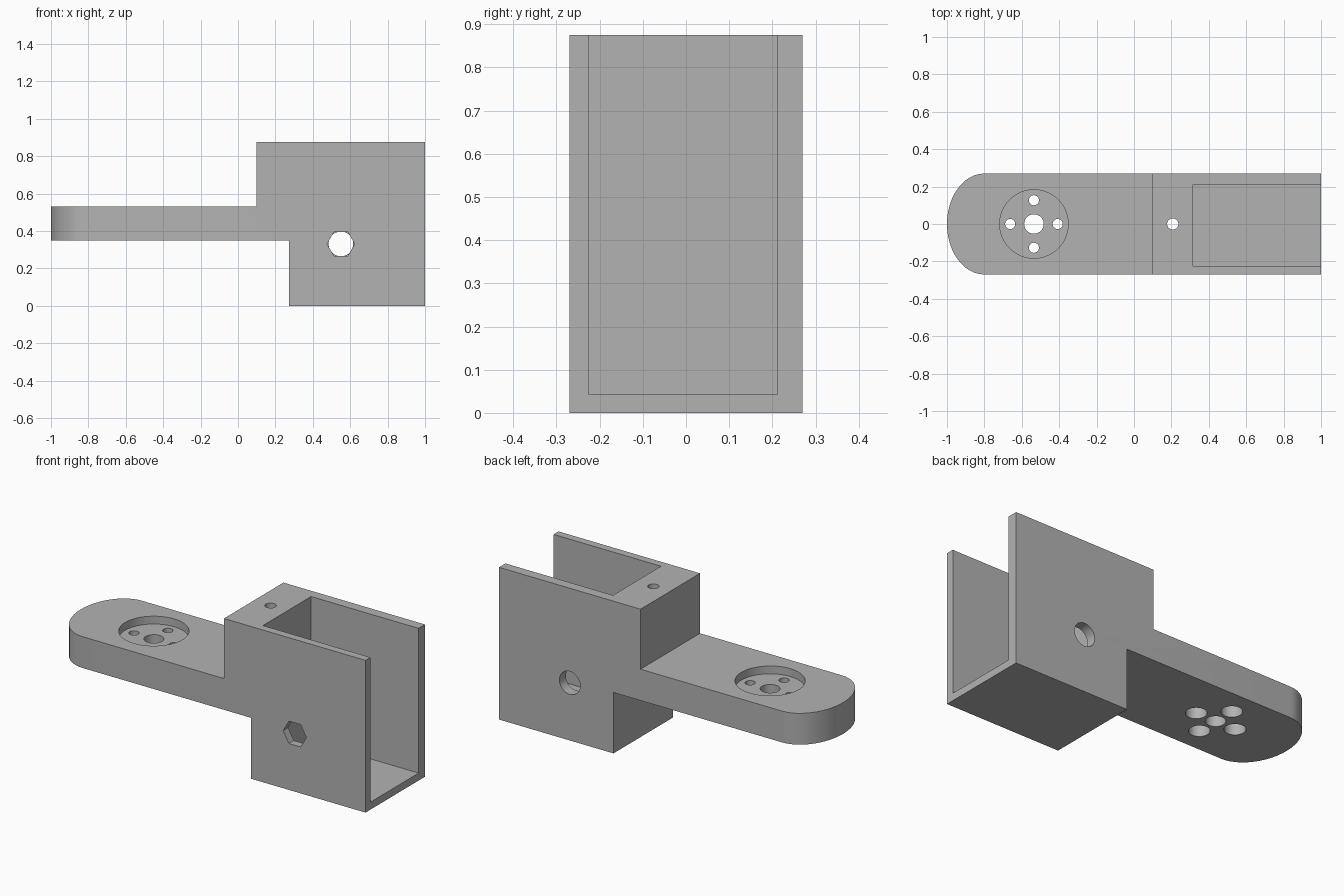
import bpy, bmesh, math
from mathutils import Vector

if "Cube" in bpy.data.objects:
    bpy.data.objects.remove(bpy.data.objects["Cube"])

grey = bpy.data.materials.new("plain grey")
grey.diffuse_color = (0.45, 0.45, 0.45, 1)
grey.use_nodes = True
grey.node_tree.nodes["Principled BSDF"].inputs["Base Color"].default_value = grey.diffuse_color


def prism(name, points, axis, lo, hi):
    """Extrude a 2D outline along z (points are x, y) or y (points are x, z)."""
    def place(a, b, t):
        return (a, b, t) if axis == 'Z' else (a, t, b)
    bm = bmesh.new()
    face = bm.faces.new([bm.verts.new(place(a, b, lo)) for a, b in points])
    ext = bmesh.ops.extrude_face_region(bm, geom=[face])
    top = [g for g in ext["geom"] if isinstance(g, bmesh.types.BMVert)]
    bmesh.ops.translate(bm, verts=top, vec=Vector(place(0, 0, hi - lo)))
    bmesh.ops.recalc_face_normals(bm, faces=bm.faces)
    mesh = bpy.data.meshes.new(name)
    bm.to_mesh(mesh)
    bm.free()
    mesh.materials.append(grey)
    obj = bpy.data.objects.new(name, mesh)
    bpy.context.collection.objects.link(obj)
    return obj


def ring(cx, cy, r, n=48):
    return [(cx + r * math.cos(2 * math.pi * i / n),
             cy + r * math.sin(2 * math.pi * i / n)) for i in range(n)]


def rect(x0, y0, x1, y1):
    return [(x0, y0), (x1, y0), (x1, y1), (x0, y1)]


def combine(target, cutter, operation='DIFFERENCE'):
    mod = target.modifiers.new("cut", 'BOOLEAN')
    mod.operation = operation
    mod.solver = 'EXACT'
    mod.object = cutter
    bpy.context.view_layer.objects.active = target
    bpy.ops.object.modifier_apply(modifier=mod.name)
    bpy.data.objects.remove(cutter)


# Body: side silhouette trimmed by the round-ended plan outline
W = 0.27
side = [(0.272, 0), (1, 0), (1, 0.875), (0.1, 0.875), (0.1, 0.53),
        (-1.2, 0.53), (-1.2, 0.35), (0.272, 0.35)]
bracket = prism("arm_bracket", side, 'Y', -0.4, 0.4)
plan = [(1.2, -W), (1.2, W)]
for i in range(25):
    a = math.pi / 2 + math.pi * i / 24
    plan.append((-0.8 + 0.2 * math.cos(a), W * math.sin(a)))
combine(bracket, prism("plan_trim", plan, 'Z', -0.2, 1.2), 'INTERSECT')

# Open pocket in the block
combine(bracket, prism("pocket", rect(0.316, -0.225, 1.2, 0.212), 'Z', 0.043, 1.2))

# Hexagonal hole in the front wall, round hole in the back wall
combine(bracket, prism("hex_hole", ring(0.55, 0.331, 0.074, 6), 'Y', -0.4, -0.1))
combine(bracket, prism("round_hole", ring(0.55, 0.331, 0.066), 'Y', 0.1, 0.4))

# Vertical pin hole beside the pocket
combine(bracket, prism("pin_hole", ring(0.207, 0, 0.03, 32), 'Z', 0.2, 1.2))

# Disc recess with centre hole and four counterbored screw holes
CX = -0.535
combine(bracket, prism("disc_recess", ring(CX, 0, 0.183, 64), 'Z', 0.485, 0.7))
combine(bracket, prism("centre_hole", ring(CX, 0, 0.052), 'Z', 0.2, 0.7))
for dx, dy in ((1, 0), (-1, 0), (0, 1), (0, -1)):
    x, y = CX + 0.127 * dx, 0.127 * dy
    combine(bracket, prism("screw_hole", ring(x, y, 0.027, 32), 'Z', 0.2, 0.7))
    combine(bracket, prism("counterbore", ring(x, y, 0.055), 'Z', 0.2, 0.44))

# Smooth the curved walls, keep the edges sharp
bpy.ops.object.select_all(action='DESELECT')
bracket.select_set(True)
bpy.context.view_layer.objects.active = bracket
bpy.ops.object.shade_smooth_by_angle(angle=math.radians(30))
